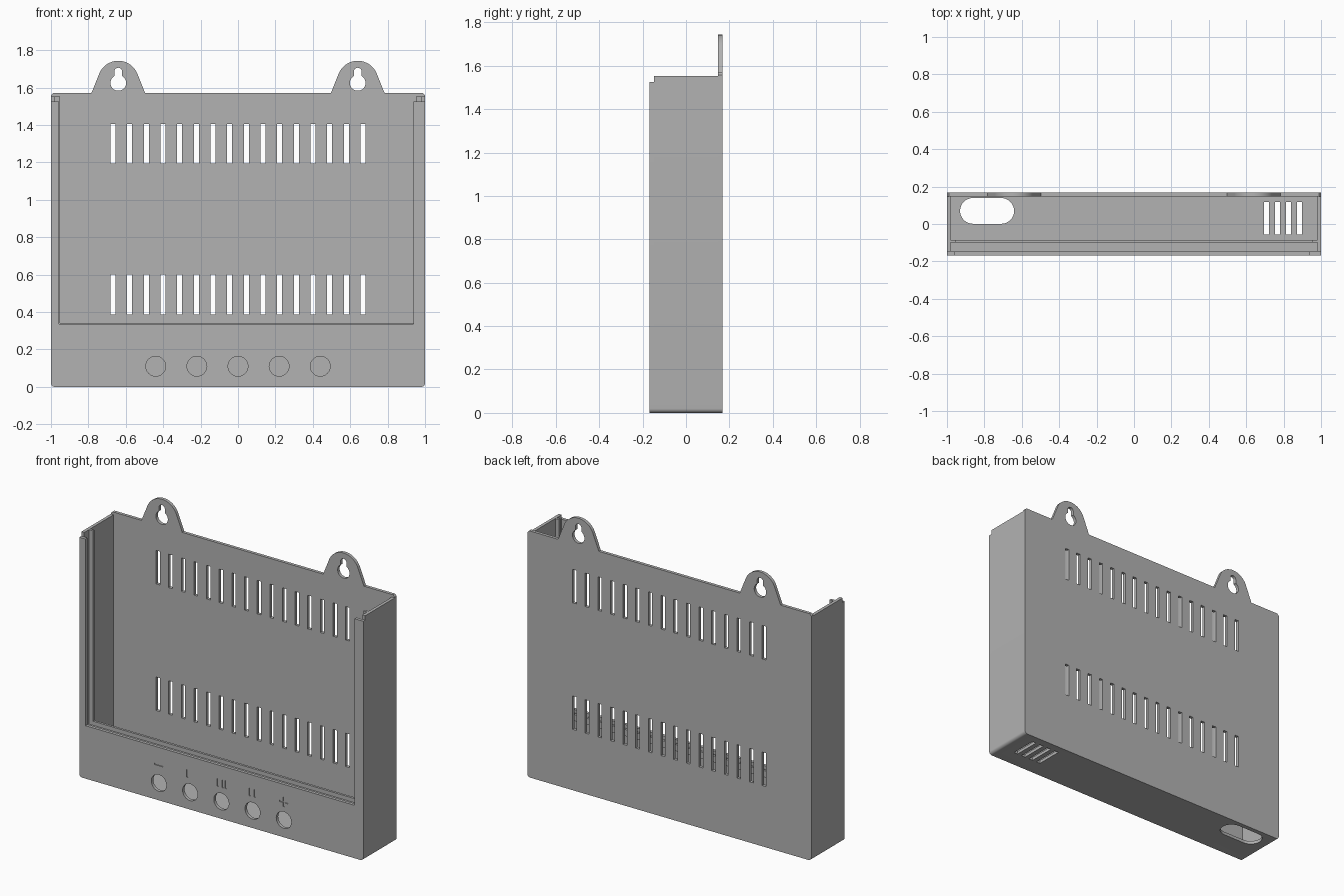
import bpy, bmesh
from math import sin, cos, radians
from mathutils import Vector

cube = bpy.data.objects.get("Cube")
if cube:
    bpy.data.objects.remove(cube, do_unlink=True)

grey = bpy.data.materials.new("plain grey")
grey.use_nodes = True
grey.diffuse_color = (0.45, 0.45, 0.45, 1)
grey.node_tree.nodes["Principled BSDF"].inputs["Base Color"].default_value = (0.45, 0.45, 0.45, 1)

# Overall dimensions
FRONT, BACK, WALL = -0.168, 0.168, 0.02
PANEL_IN, PLATE_IN = FRONT + WALL, BACK - WALL
TOP, SIDE_TOP, LIP_TOP, SILL = 1.57, 1.553, 1.525, 0.337
EAR_X = 0.64


def prisms(name, outlines, near, far, axis="y"):
    """Extrude closed outlines along y (points are x,z) or z (points are x,y)."""
    bm = bmesh.new()
    for outline in outlines:
        place = lambda p, d: (p[0], d, p[1]) if axis == "y" else (p[0], p[1], d)
        lower = [bm.verts.new(place(p, near)) for p in outline]
        upper = [bm.verts.new(place(p, far)) for p in outline]
        bm.faces.new(lower)
        bm.faces.new(upper[::-1])
        for i in range(len(lower)):
            j = (i + 1) % len(lower)
            bm.faces.new((lower[j], lower[i], upper[i], upper[j]))
    bmesh.ops.recalc_face_normals(bm, faces=bm.faces)
    mesh = bpy.data.meshes.new(name)
    bm.to_mesh(mesh)
    bm.free()
    mesh.materials.append(grey)
    obj = bpy.data.objects.new(name, mesh)
    bpy.context.collection.objects.link(obj)
    return obj


def rect(x0, x1, v0, v1):
    return [(x0, v0), (x1, v0), (x1, v1), (x0, v1)]


def arc(cx, cv, r, start, end, steps=16):
    angles = [radians(start + (end - start) * i / steps) for i in range(steps + 1)]
    return [(cx + r * cos(a), cv + r * sin(a)) for a in angles]


def disc(cx, cv, r):
    return arc(cx, cv, r, 0, 352.5, 47)


def cut(obj, cutters):
    """Subtract the cutters and bake the result."""
    for cutter in cutters:
        cutter.hide_render = True
        mod = obj.modifiers.new("cut", "BOOLEAN")
        mod.operation, mod.solver, mod.object = "DIFFERENCE", "EXACT", cutter
    bpy.context.view_layer.update()
    result = obj.evaluated_get(bpy.context.evaluated_depsgraph_get())
    mesh = bpy.data.meshes.new_from_object(result)
    obj.modifiers.clear()
    obj.data = mesh
    for cutter in cutters:
        bpy.data.objects.remove(cutter, do_unlink=True)


def base_corners(r=WALL):
    """Rounded lower corners, running from left to right."""
    return arc(-1 + r, r, r, 180, 270, 6) + arc(1 - r, r, r, 270, 360, 6)


# Back plate with two hanging ears
def ear(cx):
    return [(cx + 0.144, TOP)] + arc(cx, 1.633, 0.11, 18, 162, 24) + [(cx - 0.144, TOP)]


def keyhole(cx):
    return arc(cx, 1.625, 0.042, 120, 420, 30) + arc(cx, 1.685, 0.021, 0, 180)


c = 0.012
outline = base_corners() + [(1, TOP - c), (1 - c, TOP)] + ear(EAR_X) + ear(-EAR_X)
outline += [(c - 1, TOP), (-1, TOP - c)]
back_plate = prisms("back_plate", [outline], PLATE_IN, BACK)
slots = []
for i in range(16):
    x = -0.668 + i * 0.0891
    slots += [rect(x - 0.0135, x + 0.0135, z, z + 0.213) for z in (0.387, 1.193)]
slots += [keyhole(EAR_X), keyhole(-EAR_X)]
cut(back_plate, [prisms("back_cutter", slots, 0.1, 0.2)])

# Side walls and floor as one U-shaped tray
inner = 1 - WALL
tray = base_corners() + [(1, SIDE_TOP), (inner, SIDE_TOP), (inner, WALL),
                         (-inner, WALL), (-inner, SIDE_TOP), (-1, SIDE_TOP)]
walls = prisms("side_walls_and_floor", [tray], PANEL_IN, PLATE_IN)
vents = [rect(x - 0.014, x + 0.014, -0.055, 0.117) for x in (0.709, 0.767, 0.826, 0.885)]
cable_hole = arc(-0.71, 0.07, 0.069, -90, 90) + arc(-0.861, 0.07, 0.069, 90, 270)
cut(walls, [prisms("floor_cutter", vents + [cable_hole], -0.1, 0.1, "z")])

# Front panel with the screen opening, button holes and shallow symbols
frame = base_corners() + [(1, LIP_TOP), (0.937, LIP_TOP), (0.937, SILL),
                          (-0.957, SILL), (-0.957, LIP_TOP), (-1, LIP_TOP)]
front_panel = prisms("front_panel", [frame], FRONT, PANEL_IN)
holes = [disc(i * 0.22, 0.11, 0.053) for i in range(-2, 3)]
cut(front_panel, [prisms("button_cutter", holes, -0.3, -0.1)])


def bar(x, z, w, h):
    return rect(x - w / 2, x + w / 2, z - h / 2, z + h / 2)


z = 0.225
t = 0.01
plus = [(0.44 + a, z + b) for a, b in (
    (-t / 2, -0.03), (t / 2, -0.03), (t / 2, -t / 2), (0.03, -t / 2), (0.03, t / 2), (t / 2, t / 2),
    (t / 2, 0.03), (-t / 2, 0.03), (-t / 2, t / 2), (-0.03, t / 2), (-0.03, -t / 2), (-t / 2, -t / 2))]
marks = [plus, bar(-0.44, z, 0.06, t)]
marks += [bar(x, z, t, 0.05) for x in (-0.24, -0.025, 0.01, 0.03, 0.2, 0.235)]
cut(front_panel, [prisms("symbol_cutter", marks, -0.3, FRONT + 0.006)])

# Guide rails that hold the screen behind the front panel
for side, name in ((1, "left"), (-1, "right")):
    prisms(name + "_guide_rail", [rect(*sorted((side * inner, side * 0.953)), 0.3, SIDE_TOP)],
           -0.1, -0.085)
prisms("screen_shelf", [rect(-inner, inner, 0.3, 0.315)], PANEL_IN, -0.085)
prisms("shelf_lip", [rect(-0.953, 0.953, 0.315, SILL + 0.004)], -0.1, -0.085)

# Smooth the rounded corners and holes, keep edges sharp
bpy.ops.object.select_all(action="DESELECT")
for obj in (back_plate, walls, front_panel):
    obj.select_set(True)
bpy.context.view_layer.objects.active = back_plate
bpy.ops.object.shade_smooth_by_angle(angle=radians(30))
